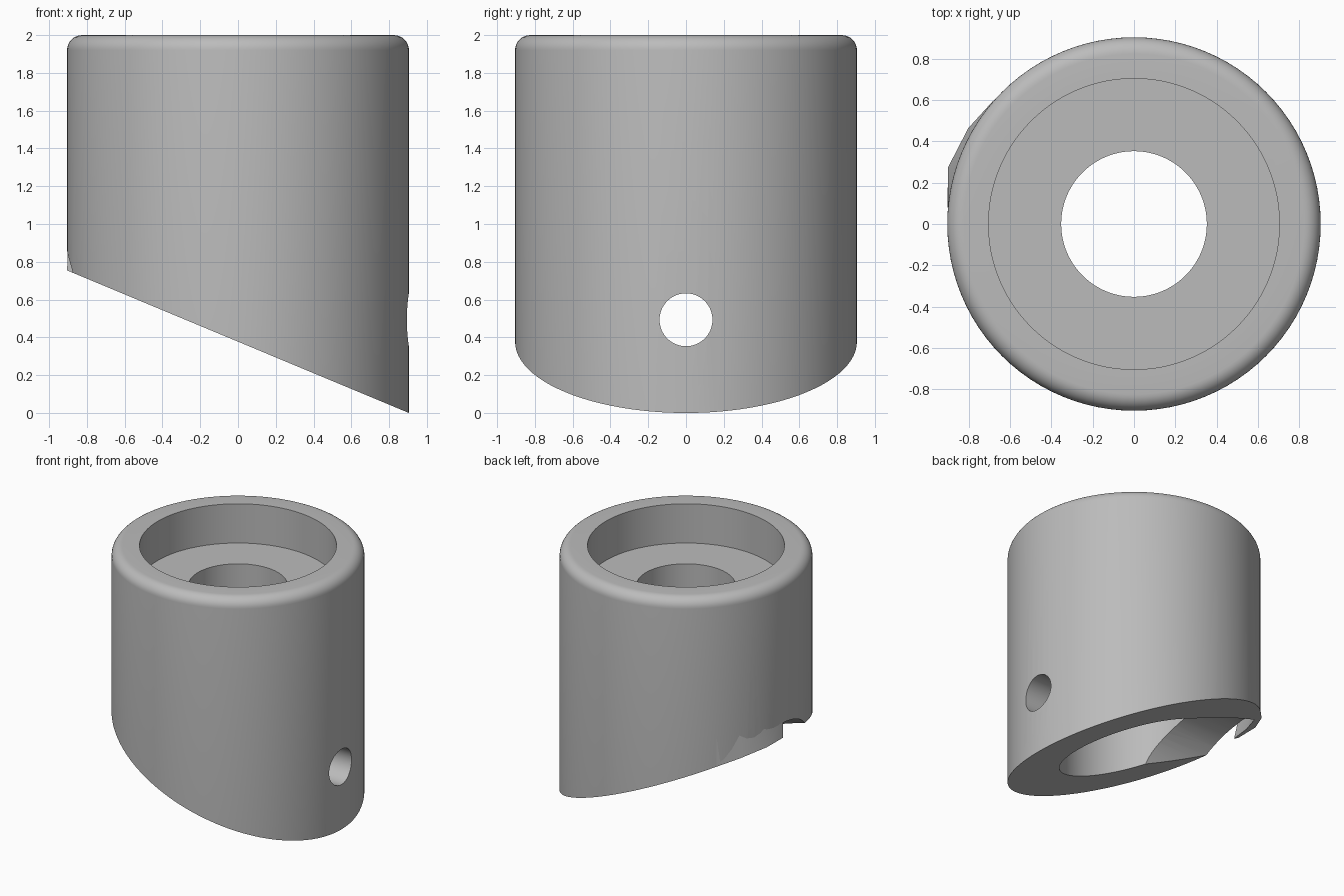
import bpy, bmesh
from math import sin, cos, pi, radians, atan
from mathutils import Matrix, Vector

if "Cube" in bpy.data.objects:
    bpy.data.objects.remove(bpy.data.objects["Cube"])

R, SLOPE, MID = 0.905, 0.417, 0.377
SEG = 96

grey = bpy.data.materials.new("plain_grey")
grey.use_nodes = True
tone = (0.5, 0.5, 0.5, 1)
grey.diffuse_color = tone
grey.node_tree.nodes["Principled BSDF"].inputs["Base Color"].default_value = tone


def finish(name, bm):
    mesh = bpy.data.meshes.new(name)
    bmesh.ops.recalc_face_normals(bm, faces=bm.faces[:])
    bm.to_mesh(mesh)
    bm.free()
    ob = bpy.data.objects.new(name, mesh)
    bpy.context.collection.objects.link(ob)
    mesh.materials.append(grey)
    return ob


def lathe(name, profile):
    """Solid ring from a closed (radius, height) outline."""
    bm = bmesh.new()
    rings = [[bm.verts.new((r * cos(2 * pi * i / SEG), r * sin(2 * pi * i / SEG), z))
              for i in range(SEG)] for r, z in profile]
    for k, low in enumerate(rings):
        high = rings[(k + 1) % len(rings)]
        for i in range(SEG):
            j = (i + 1) % SEG
            bm.faces.new((low[i], low[j], high[j], high[i]))
    return finish(name, bm)


def side_cylinder(name, radius, x0, x1, y, z):
    bm = bmesh.new()
    mat = Matrix.Translation(((x0 + x1) / 2, y, z)) @ Matrix.Rotation(pi / 2, 4, "Y")
    bmesh.ops.create_cone(bm, cap_ends=True, segments=64, radius1=radius,
                          radius2=radius, depth=x1 - x0, matrix=mat)
    return finish(name, bm)


def slant_block():
    bm = bmesh.new()
    mat = (Matrix.Translation((0, 0, MID)) @ Matrix.Rotation(atan(SLOPE), 4, "Y")
           @ Matrix.Translation((0, 0, -1)) @ Matrix.Diagonal((4, 4, 2, 1)))
    bmesh.ops.create_cube(bm, size=1, matrix=mat)
    return finish("slant_cutter", bm)


# Stepped collar body with a rounded top rim
FIL = 0.08
rim = [(R - FIL + FIL * cos(a), 2 - FIL + FIL * sin(a))
       for a in (radians(90 * i / 8) for i in range(9))]
body = lathe("collar_body", [(0.535, -0.5), (R, -0.5)] + rim +
             [(0.705, 2), (0.705, 1.69), (0.353, 1.69), (0.353, 1.3), (0.535, 1.3)])

# Slanted base, round side hole and wide arched channel
cutters = [slant_block(),
           side_cylinder("side_hole_cutter", 0.14, 0.3, 1.3, 0, 0.493),
           side_cylinder("channel_cutter", 0.45, -1.4, -0.1, 0.08, 0.42)]
for cutter in cutters:
    cutter.hide_render = True
    mod = body.modifiers.new(cutter.name, "BOOLEAN")
    mod.operation = "DIFFERENCE"
    mod.solver = "EXACT"
    mod.object = cutter

bpy.context.view_layer.update()
graph = bpy.context.evaluated_depsgraph_get()
cut_mesh = bpy.data.meshes.new_from_object(body.evaluated_get(graph))
body.modifiers.clear()
body.data = cut_mesh
for cutter in cutters:
    bpy.data.objects.remove(cutter)

# Thin flared lip that partly covers the channel mouth
bm = bmesh.new()
columns = []
for deg, r in ((139, 0.907), (150, 0.928), (163, 0.942), (175, 0.908)):
    d = Vector((cos(radians(deg)), sin(radians(deg)), 0))
    low, high, back = d * r, d * R, d * (R - 0.03)
    low.z = MID - SLOPE * low.x
    back.z = MID - SLOPE * back.x
    high.z = 0.88
    columns.append([bm.verts.new(p) for p in (low, high, back)])
for a, b in zip(columns, columns[1:]):
    for i in range(3):
        j = (i + 1) % 3
        bm.faces.new((a[i], b[i], b[j], a[j]))
bm.faces.new(columns[0])
bm.faces.new(columns[-1])
lip = finish("channel_lip", bm)

# Smooth round walls, crisp edges
bpy.ops.object.select_all(action="DESELECT")
for ob in (body, lip):
    ob.select_set(True)
bpy.context.view_layer.objects.active = body
bpy.ops.object.shade_smooth_by_angle(angle=radians(30))
